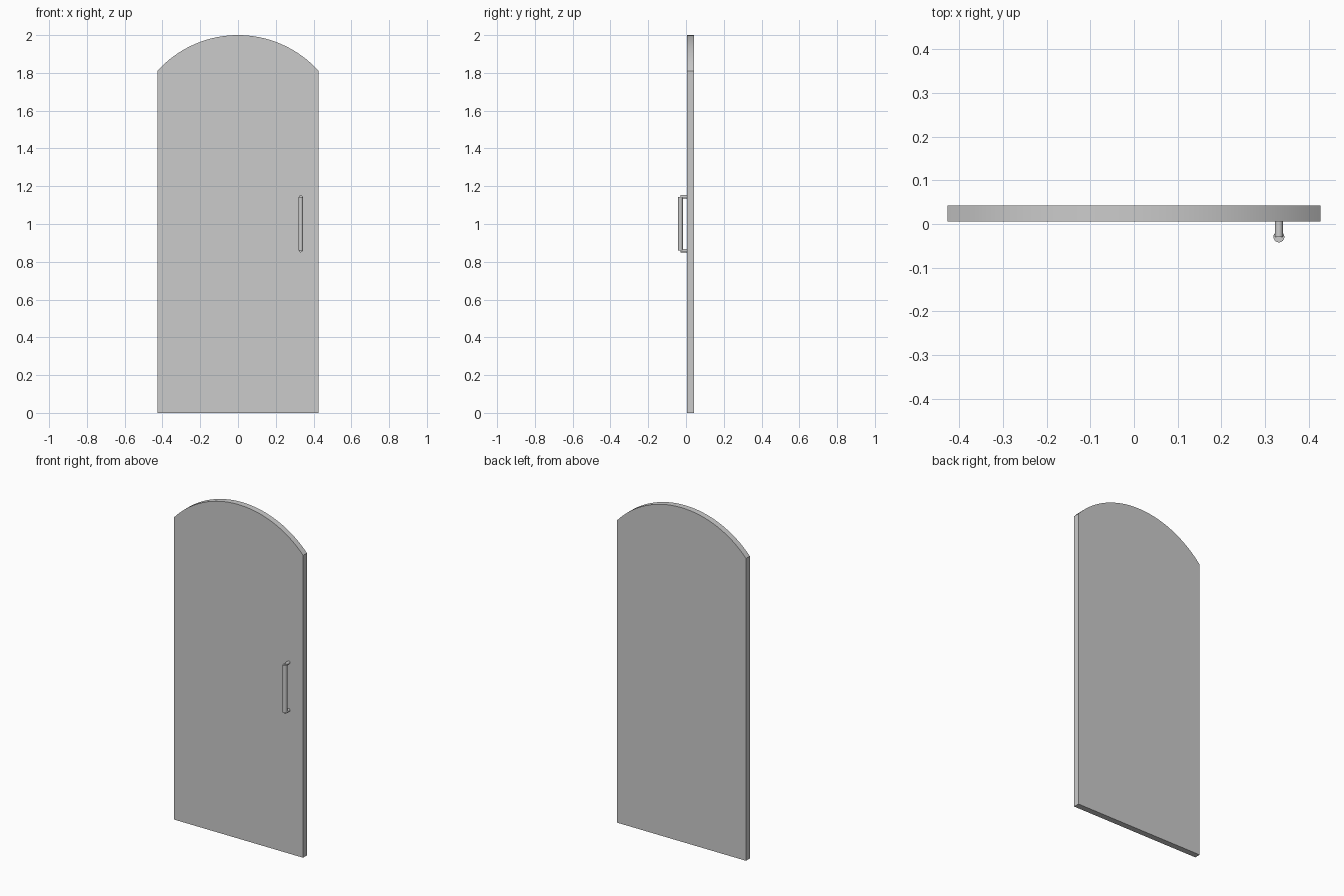
import bpy, bmesh, math
from mathutils import Vector

if "Cube" in bpy.data.objects:
    bpy.data.objects.remove(bpy.data.objects["Cube"])

HALF_W, SPRING, TOP = 0.427, 1.81, 2.0
FRONT, BACK = 0.006, 0.042
HANDLE_X, HANDLE_Y = 0.332, -0.0295
HANDLE_LOW, HANDLE_HIGH = 0.859, 1.144


def shade(obj):
    bpy.ops.object.select_all(action='DESELECT')
    obj.select_set(True)
    bpy.context.view_layer.objects.active = obj
    bpy.ops.object.shade_smooth_by_angle(angle=math.radians(30))


def rod(name, start, end, radius):
    a, b = Vector(start), Vector(end)
    bpy.ops.mesh.primitive_cylinder_add(
        vertices=32, radius=radius, depth=(b - a).length, location=(a + b) / 2,
        rotation=(b - a).to_track_quat('Z', 'Y').to_euler())
    obj = bpy.context.object
    obj.name = name
    shade(obj)


# Door panel: rectangle with a segmental arch on top, extruded to thickness
rise = TOP - SPRING
radius = (HALF_W ** 2 + rise ** 2) / (2 * rise)
sweep = math.asin(HALF_W / radius)
steps = 32
outline = [(-HALF_W, 0), (HALF_W, 0)]
for i in range(steps + 1):
    a = sweep * (1 - 2 * i / steps)
    outline.append((radius * math.sin(a), TOP - radius + radius * math.cos(a)))

bm = bmesh.new()
face = bm.faces.new([bm.verts.new((x, FRONT, z)) for x, z in outline])
side = bmesh.ops.extrude_face_region(bm, geom=[face])
bmesh.ops.translate(bm, vec=(0, BACK - FRONT, 0),
                    verts=[g for g in side["geom"] if isinstance(g, bmesh.types.BMVert)])
bmesh.ops.recalc_face_normals(bm, faces=bm.faces)
mesh = bpy.data.meshes.new("door_panel")
bm.to_mesh(mesh)
bm.free()
panel = bpy.data.objects.new("door_panel", mesh)
bpy.context.collection.objects.link(panel)
shade(panel)

# Pull handle: vertical grip on two standoff posts
rod("handle_grip", (HANDLE_X, HANDLE_Y, HANDLE_LOW), (HANDLE_X, HANDLE_Y, HANDLE_HIGH), 0.0125)
for label, z in (("lower", HANDLE_LOW), ("upper", HANDLE_HIGH)):
    rod(f"handle_post_{label}", (HANDLE_X, HANDLE_Y, z), (HANDLE_X, FRONT, z), 0.009)
